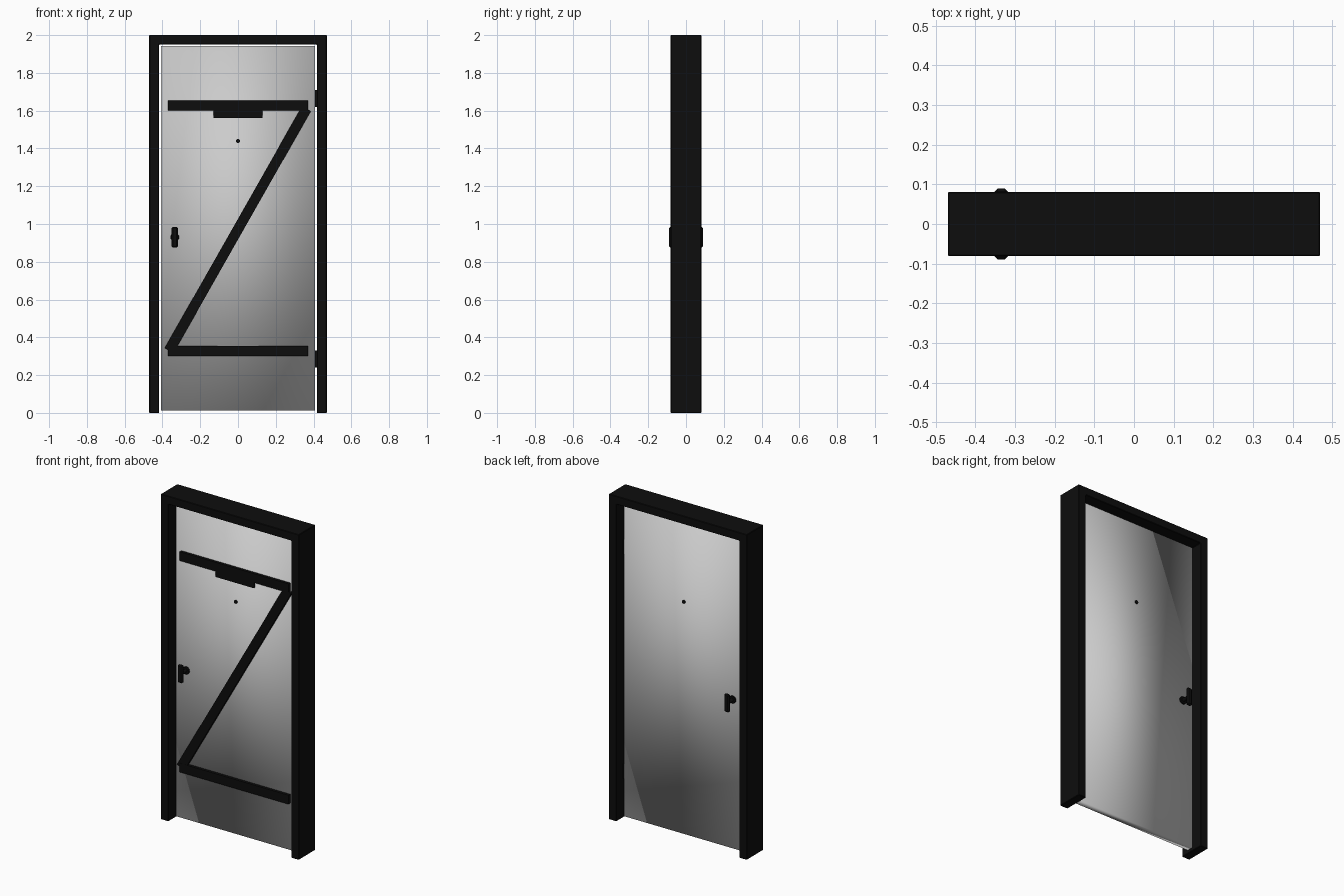
import bpy
import math
from mathutils import Vector

cube = bpy.data.objects.get("Cube")
if cube:
    bpy.data.objects.remove(cube, do_unlink=True)


def material(name, value):
    m = bpy.data.materials.new(name)
    m.use_nodes = True
    colour = (value, value, value, 1)
    m.diffuse_color = colour
    m.node_tree.nodes["Principled BSDF"].inputs["Base Color"].default_value = colour
    return m


BLACK = material("black", 0.004)
GREY = material("light grey", 0.6)


def finish(ob, name, mat, bevel=0.0, segments=1):
    ob.name = name
    ob.data.materials.append(mat)
    if bevel:
        mod = ob.modifiers.new("Bevel", "BEVEL")
        mod.width = bevel
        mod.segments = segments
        mod.limit_method = "ANGLE"
    return ob


def box(name, low, high, mat=BLACK, bevel=0.0):
    low, high = Vector(low), Vector(high)
    bpy.ops.mesh.primitive_cube_add(size=1, location=(low + high) / 2)
    ob = bpy.context.object
    ob.scale = high - low
    bpy.ops.object.transform_apply(location=False, rotation=False)
    return finish(ob, name, mat, bevel)


def rod(name, x, z, radius, y0, y1, sides=16, bevel=0.0):
    # Cylinder running front to back
    bpy.ops.mesh.primitive_cylinder_add(
        vertices=sides, radius=radius, depth=abs(y1 - y0),
        location=(x, (y0 + y1) / 2, z), rotation=(math.pi / 2, 0, 0))
    bpy.ops.object.shade_smooth_by_angle()
    return finish(bpy.context.object, name, BLACK, bevel)


# Door frame: one arch-shaped profile, extruded front to back
W, INNER, HEAD, TOP, D = 0.47, 0.417, 1.95, 2.0, 0.081
profile = [(-W, 0), (-W, TOP), (W, TOP), (W, 0),
           (INNER, 0), (INNER, HEAD), (-INNER, HEAD), (-INNER, 0)]
mesh = bpy.data.meshes.new("frame")
n = len(profile)
verts = [(x, y, z) for y in (-D, D) for x, z in profile]
# Each cap is split into two posts and a head
caps = [(0, 1, 6, 7), (1, 2, 5, 6), (2, 3, 4, 5)]
faces = caps + [tuple(i + n for i in reversed(c)) for c in caps]
faces += [(i, i + n, (i + 1) % n + n, (i + 1) % n) for i in range(n)]
mesh.from_pydata(verts, [], faces)
frame = bpy.data.objects.new("frame", mesh)
bpy.context.collection.objects.link(frame)
finish(frame, "frame", BLACK, 0.003)

# Door leaf, softly shaded across its whole surface
T = 0.02
leaf = box("door_leaf", (-0.408, -T, 0.012), (0.408, T, 1.942), GREY)
leaf.data.shade_smooth()

# Front bracing: rails, small plate and diagonal
F = -0.038
box("upper_rail", (-0.37, F, 1.60), (0.37, -T, 1.655))
box("lower_rail", (-0.37, F, 0.30), (0.37, -T, 0.355))
box("rail_plate", (-0.13, F + 0.006, 1.562), (0.13, -T, 1.60))

start, end = Vector((-0.365, 0, 0.33)), Vector((0.362, 0, 1.61))
length = (end - start).length
brace = box("diagonal_brace", (-length / 2, F + 0.001, -0.027),
            (length / 2, -T, 0.027))
brace.location += (start + end) / 2
brace.rotation_euler.y = -math.atan2(end.z - start.z, end.x - start.x)

# Hinges between the leaf and the left post
for label, z in (("upper", 1.665), ("lower", 0.285)):
    box(label + "_hinge", (0.405, -0.016, z - 0.045), (0.419, 0.016, z + 0.045))

# Handles and peephole, repeated on both faces
HX, HZ = -0.335, 0.93
for label, s in (("front", -1), ("back", 1)):
    rod(label + "_rosette", HX, HZ, 0.023, s * T, s * 0.032, bevel=0.003)
    rod(label + "_handle_stem", HX, HZ, 0.011, s * 0.03, s * 0.075)
    ys = sorted((s * 0.068, s * 0.089))
    box(label + "_handle_grip", (HX - 0.017, ys[0], HZ - 0.055),
        (HX + 0.017, ys[1], HZ + 0.055), bevel=0.007)
    rod(label + "_peephole", 0, 1.44, 0.011, s * 0.015, s * 0.025, sides=12)
